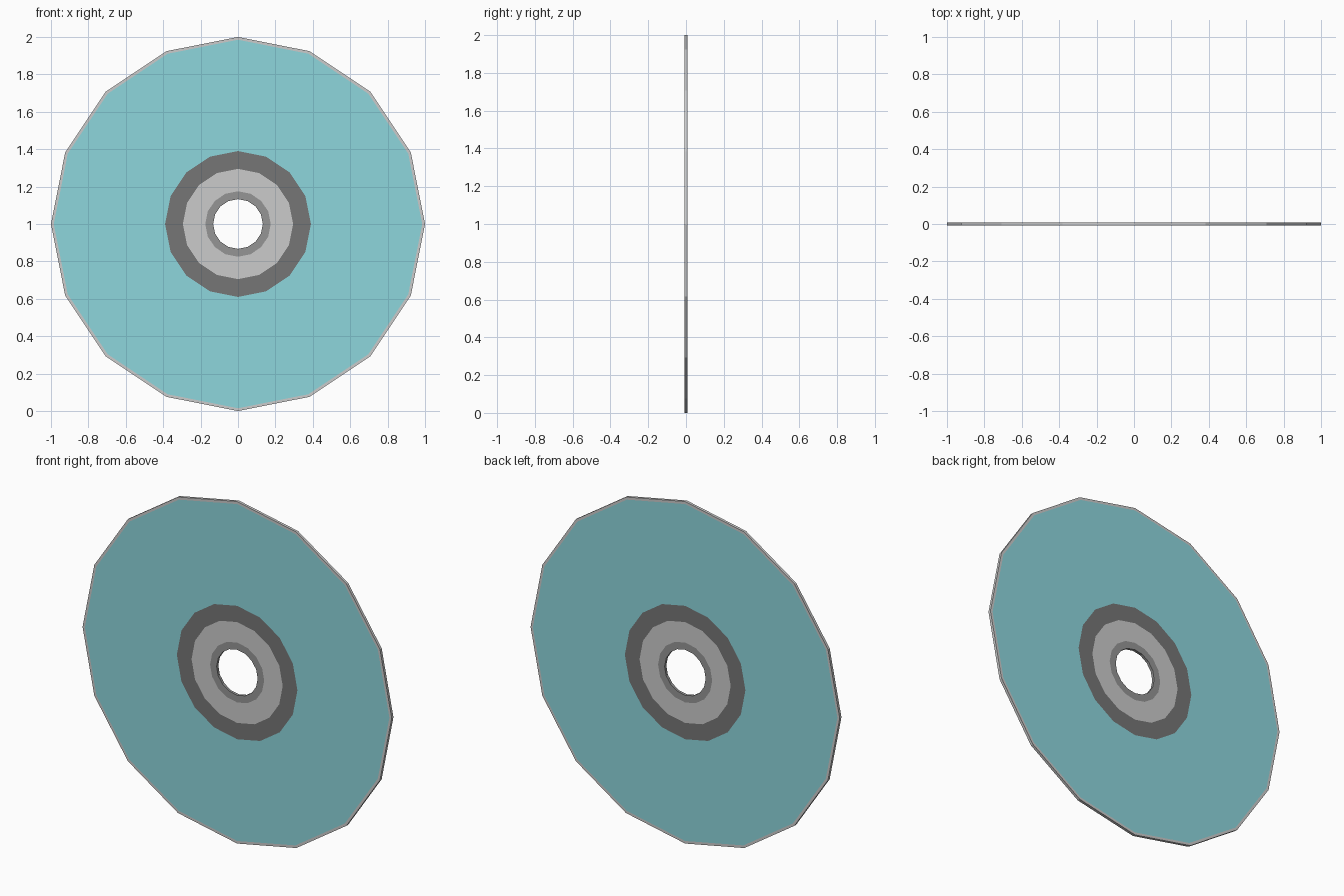
import bpy, bmesh
from math import cos, sin, tau

if "Cube" in bpy.data.objects:
    bpy.data.objects.remove(bpy.data.objects["Cube"])

SIDES, HALF = 16, 0.008


def material(name, rgb):
    m = bpy.data.materials.new(name)
    m.diffuse_color = (*rgb, 1)
    m.use_nodes = True
    m.node_tree.nodes["Principled BSDF"].inputs["Base Color"].default_value = m.diffuse_color
    return m


light = material("light_grey", (0.55, 0.55, 0.55))
mid = material("mid_grey", (0.3, 0.3, 0.3))
dark = material("dark_grey", (0.18, 0.18, 0.18))
teal = material("teal", (0.27, 0.67, 0.72))


def flat_ring(name, outer, inner, mat, outer_wall=False, inner_wall=False):
    """Front and back annulus, with walls only where the disc is open."""
    bm = bmesh.new()

    def loop(r, y):
        return [bm.verts.new((r * cos(tau * i / SIDES), y, 1 + r * sin(tau * i / SIDES)))
                for i in range(SIDES)]

    fo, fi, bi, bo = loop(outer, -HALF), loop(inner, -HALF), loop(inner, HALF), loop(outer, HALF)
    bands = [(fo, fi), (bi, bo)]
    if outer_wall:
        bands.append((bo, fo))
    if inner_wall:
        bands.append((fi, bi))
    for a, b in bands:
        for i in range(SIDES):
            j = (i + 1) % SIDES
            bm.faces.new((a[i], a[j], b[j], b[i]))
    # Front faces must look towards -y
    bm.normal_update()
    if bm.faces[:][0].normal.y > 0:
        bmesh.ops.reverse_faces(bm, faces=bm.faces[:])
    me = bpy.data.meshes.new(name)
    bm.to_mesh(me)
    bm.free()
    me.materials.append(mat)
    ob = bpy.data.objects.new(name, me)
    bpy.context.collection.objects.link(ob)


# Concentric bands from the rim to the centre hole
flat_ring("outer_rim", 1.0, 0.985, light, outer_wall=True)
flat_ring("disc_surface", 0.985, 0.39, teal)
flat_ring("dark_band", 0.39, 0.295, dark)
flat_ring("hub_band", 0.295, 0.175, light)
flat_ring("hole_edge", 0.175, 0.133, mid, inner_wall=True)
